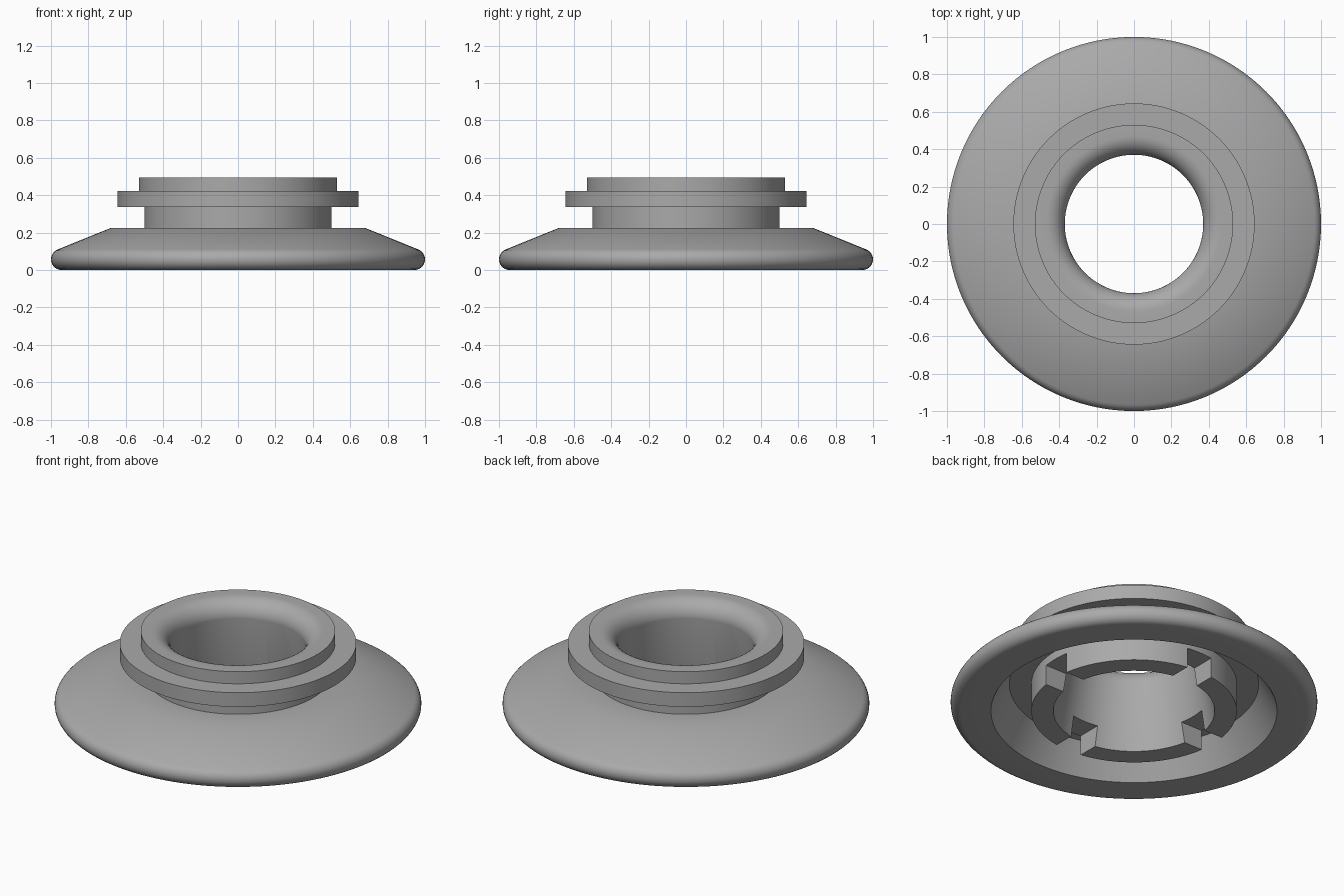
import bpy, bmesh
from math import sin, cos, pi, radians
from mathutils import Matrix, Vector

SEGMENTS = 128

cube = bpy.data.objects.get("Cube")
if cube:
    bpy.data.objects.remove(cube, do_unlink=True)

grey = bpy.data.materials.new("plain_grey")
grey.use_nodes = True
colour = (0.4, 0.4, 0.4, 1)
grey.diffuse_color = colour
grey.node_tree.nodes["Principled BSDF"].inputs["Base Color"].default_value = colour


def make_object(name, bm):
    bmesh.ops.recalc_face_normals(bm, faces=bm.faces)
    mesh = bpy.data.meshes.new(name)
    bm.to_mesh(mesh)
    bm.free()
    mesh.materials.append(grey)
    obj = bpy.data.objects.new(name, mesh)
    bpy.context.collection.objects.link(obj)
    return obj


def arc(cx, cz, r, start, end, steps):
    """Points (radius, height) along an arc, angles in degrees."""
    angles = [radians(start + (end - start) * i / steps) for i in range(steps + 1)]
    return [(cx + r * cos(a), cz + r * sin(a)) for a in angles]


def lathe(name, profile):
    """Revolve a closed (radius, height) profile around z."""
    bm = bmesh.new()
    rings = []
    for i in range(SEGMENTS):
        a = 2 * pi * i / SEGMENTS
        rings.append([bm.verts.new((r * cos(a), r * sin(a), z)) for r, z in profile])
    n = len(profile)
    for i in range(SEGMENTS):
        here, there = rings[i], rings[(i + 1) % SEGMENTS]
        for j in range(n):
            k = (j + 1) % n
            bm.faces.new((here[j], there[j], there[k], here[k]))
    return make_object(name, bm)


# Profile sections, going round the cross-section
rounded_rim = arc(0.943, 0.057, 0.057, -90, 67, 12)
skirt_top = [(0.68, 0.225), (0.5, 0.225)]
flange = [(0.5, 0.337), (0.645, 0.337), (0.645, 0.422), (0.53, 0.422)]
collar = [(0.53, 0.495)]
flared_mouth = arc(0.47, 0.395, 0.1, 90, 180, 10)
bore_and_sleeve = [(0.44, 0), (0.56, 0), (0.56, 0.17)]
skirt_inside = [(0.68, 0.17), (0.78, 0)]

body = lathe("flanged_bushing", rounded_rim + skirt_top + flange + collar
             + flared_mouth + bore_and_sleeve + skirt_inside)

# Four notches in the lower end of the sleeve
bm = bmesh.new()
for i in range(4):
    turn = Matrix.Rotation(i * pi / 2, 4, "Z")
    place = Matrix.Translation(Vector((0.49, 0, 0.02)))
    size = Matrix.Diagonal((0.24, 0.17, 0.2, 1))
    bmesh.ops.create_cube(bm, size=1, matrix=turn @ place @ size)
cutter = make_object("notch_cutter", bm)
cutter.hide_render = True

notches = body.modifiers.new("notches", "BOOLEAN")
notches.operation = "DIFFERENCE"
notches.solver = "EXACT"
notches.object = cutter

bpy.ops.object.select_all(action="DESELECT")
body.select_set(True)
bpy.context.view_layer.objects.active = body
bpy.ops.object.modifier_apply(modifier=notches.name)
bpy.data.objects.remove(cutter, do_unlink=True)
bpy.ops.object.shade_smooth_by_angle(angle=radians(30))
